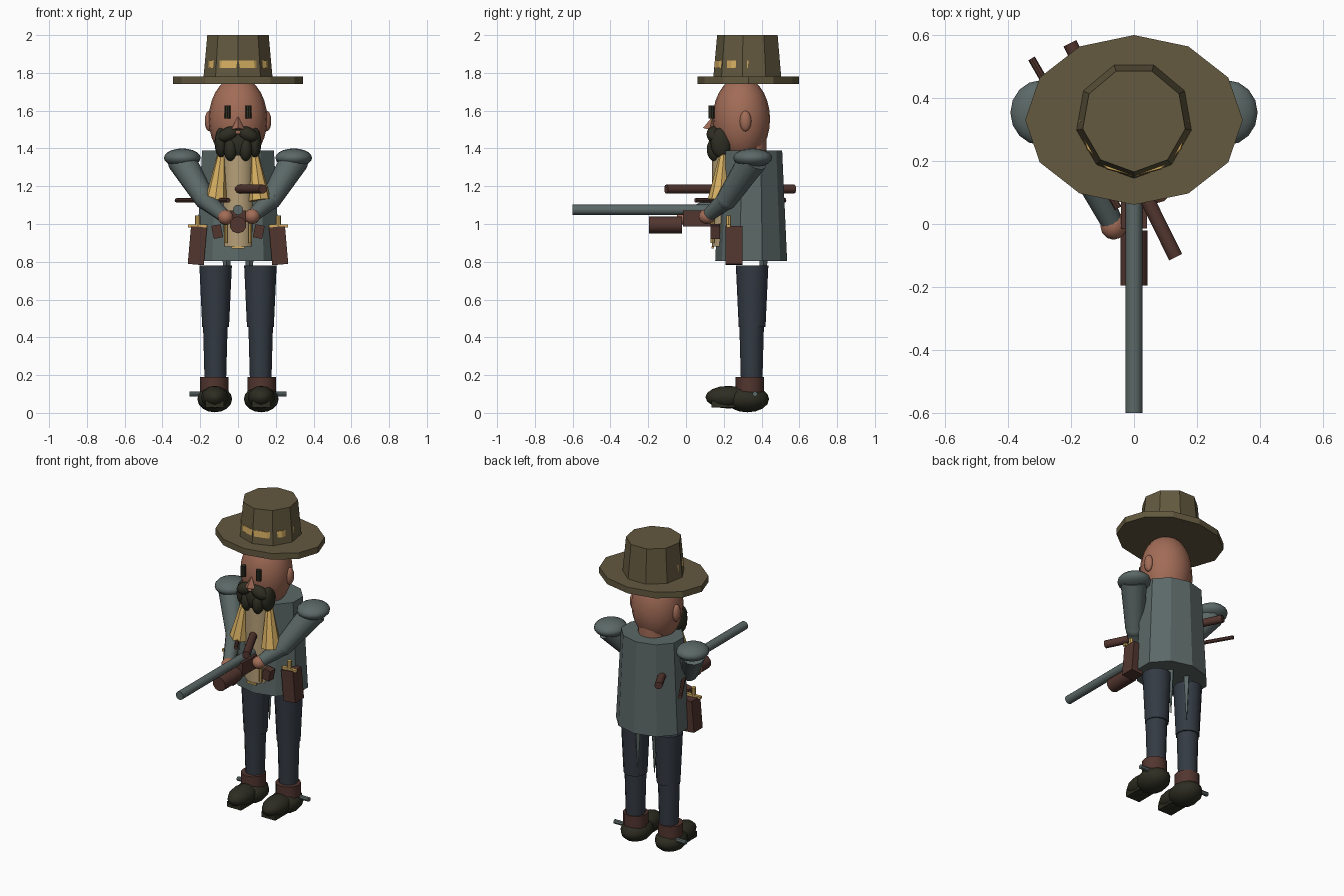
import bpy, math
from mathutils import Vector

if "Cube" in bpy.data.objects:
    bpy.data.objects.remove(bpy.data.objects["Cube"])


def material(name, r, g, b):
    m = bpy.data.materials.new(name)
    m.diffuse_color = (r, g, b, 1)
    m.use_nodes = True
    m.node_tree.nodes["Principled BSDF"].inputs["Base Color"].default_value = m.diffuse_color
    return m


HAT = material("olive felt", 0.125, 0.10, 0.05)
COAT = material("grey green cloth", 0.105, 0.14, 0.135)
PANTS = material("dark blue cloth", 0.034, 0.043, 0.057)
SKIN = material("skin", 0.36, 0.15, 0.095)
GOLD = material("gold yellow", 0.66, 0.42, 0.12)
TAN = material("tan cloth", 0.47, 0.35, 0.19)
BROWN = material("brown leather", 0.085, 0.036, 0.028)
DARK = material("near black", 0.026, 0.026, 0.016)


def finish(name, mat, smooth=None):
    o = bpy.context.object
    o.name = name
    o.data.materials.append(mat)
    if smooth:
        bpy.ops.object.shade_smooth_by_angle(angle=math.radians(smooth))
    return o


def tube(name, mat, a, b, r1, r2=None, n=12, smooth=40, spin=0.0, squash=1.0):
    """Tapered cylinder from point a to point b."""
    a, b = Vector(a), Vector(b)
    bpy.ops.mesh.primitive_cone_add(vertices=n, radius1=r1, radius2=r1 if r2 is None else r2,
                                    depth=(b - a).length, location=(a + b) / 2)
    o = bpy.context.object
    d = (b - a).normalized()
    if d.z > 0.999:
        o.rotation_euler = (0, 0, spin)
    else:
        o.rotation_euler = d.to_track_quat('Z', 'Y').to_euler()
    if squash != 1.0:
        o.scale.y = squash
    return finish(name, mat, smooth)


def ball(name, mat, loc, size, seg=16, rings=10, rot=(0, 0, 0), smooth=60):
    bpy.ops.mesh.primitive_uv_sphere_add(segments=seg, ring_count=rings, radius=1,
                                         location=loc, rotation=rot)
    bpy.context.object.scale = size
    return finish(name, mat, smooth)


def box(name, mat, loc, size, rot=(0, 0, 0)):
    bpy.ops.mesh.primitive_cube_add(size=1, location=loc, rotation=rot)
    bpy.context.object.scale = size
    return finish(name, mat)


# Hat: oval brim, nine-sided crown, band
tube("hat_brim", HAT, (0, .33, 1.74), (0, .33, 1.78), .345, n=12, smooth=None, squash=.78)
tube("hat_crown", HAT, (0, .33, 1.77), (0, .33, 2.0), .186, .165, n=9, smooth=None, spin=math.pi)
tube("hat_band", GOLD, (0, .324, 1.825), (0, .324, 1.865), .174, .171, n=12, smooth=None)

# Head and face
ball("head", SKIN, (0, .293, 1.555), (.155, .152, .225), 20, 14)
tube("neck", SKIN, (0, .335, 1.3), (0, .335, 1.47), .09)
tube("nose", SKIN, (0, .125, 1.5), (0, .14, 1.565), .036, .003, n=4, smooth=None)
ball("mouth", SKIN, (0, .135, 1.485), (.022, .02, .012), 10, 6)
ball("beard_centre", DARK, (0, .18, 1.425), (.09, .06, .088))
for s in (-1, 1):
    ball("ear", SKIN, (s * .152, .315, 1.545), (.024, .031, .055), 12, 8)
    tube("eye", DARK, (s * .055, .134, 1.558), (s * .055, .134, 1.627), .016, n=8)
    ball("beard_side", DARK, (s * .09, .185, 1.43), (.034, .055, .08), 12, 8)
    ball("beard_chin", DARK, (s * .04, .15, 1.395), (.035, .04, .062), 12, 8)
    ball("moustache", DARK, (s * .05, .15, 1.475), (.062, .042, .038), 12, 8,
         (0, s * math.radians(25), 0))

# Coat, shirt and scarf
tube("coat", COAT, (0, .345, .805), (0, .345, 1.39), .232, .2, n=10, smooth=None, squash=.82)
tube("shirt", TAN, (0, .225, .88), (0, .225, 1.4), .087, n=12)
box("belt_buckle", GOLD, (0, .141, .875), (.07, .012, .012))
for s in (-1, 1):
    tube("scarf_end", GOLD, (s * .115, .175, 1.125), (s * .085, .2, 1.39), .06, .018, n=8, smooth=None)
    tube("coat_tail", COAT, (s * .06, .41, .52), (s * .06, .41, .82), .003, .022, n=4, smooth=None)

# Legs and boots
for s in (-1, 1):
    x = s * .12
    tube("thigh", PANTS, (x, .35, .455), (s * .117, .35, .78), .071, .086)
    tube("shin", PANTS, (x, .345, .17), (x, .35, .46), .057, .065)
    tube("boot_cuff", BROWN, (s * .125, .338, .11), (s * .125, .338, .19), .075)
    ball("boot_heel", DARK, (s * .123, .325, .073), (.092, .115, .07), 12, 8)
    ball("boot_toe", DARK, (s * .123, .225, .083), (.072, .122, .06), 12, 8)
    box("boot_sole", DARK, (s * .123, .215, .045), (.1, .16, .035))
    tube("spur", COAT, (s * .15, .365, .1), (s * .257, .365, .1), .014, n=8)

# Arms: shoulder pad, upper arm, forearm, hand
for s, hand in ((-1, (-.065, -.005, 1.035)), (1, (.075, .112, 1.04))):
    shoulder, elbow = (s * .30, .355, 1.34), (s * .175, .215, 1.13)
    ball("shoulder_pad", COAT, (s * .295, .353, 1.35), (.097, .103, .05))
    tube("upper_arm", COAT, elbow, shoulder, .055, .078)
    ball("elbow", COAT, elbow, (.055, .055, .055), 12, 8)
    tube("forearm", COAT, hand, elbow, .034, .052)
    ball("hand", SKIN, hand, (.042, .045, .04), 12, 8)

# Holsters, cartridges and pouches on the hips
for s in (-1, 1):
    box("holster", BROWN, (s * .215, .253, .885), (.085, .09, .2), (0, s * math.radians(-5), 0))
    tube("cartridge", GOLD, (s * .213, .225, .95), (s * .213, .225, 1.045), .014, n=8)
    box("holster_strap", GOLD, (s * .215, .225, .99), (.1, .02, .016))
    box("pouch", BROWN, (s * .11, .155, .96), (.05, .05, .07), (0, s * .2, 0))
    tube("belt_cartridge", GOLD, (s * .065, .14, .9), (s * .065, .14, 1.02), .01, n=8)

# Long gun: barrel, fore grip, receiver
tube("gun_barrel", COAT, (0, -.6, 1.075), (0, .3, 1.075), .027)
tube("gun_fore_grip", BROWN, (0, -.195, .995), (0, -.02, .995), .045, n=10)
box("gun_receiver", BROWN, (0, .06, 1.03), (.084, .15, .085))

# Rods slung through the belt
tube("thick_rod", BROWN, (.132, -.105, 1.185), (-.203, .573, 1.185), .024, n=10)
tube("thin_rod", BROWN, (-.05, .05, 1.125), (-.325, .525, 1.125), .012, n=8)
